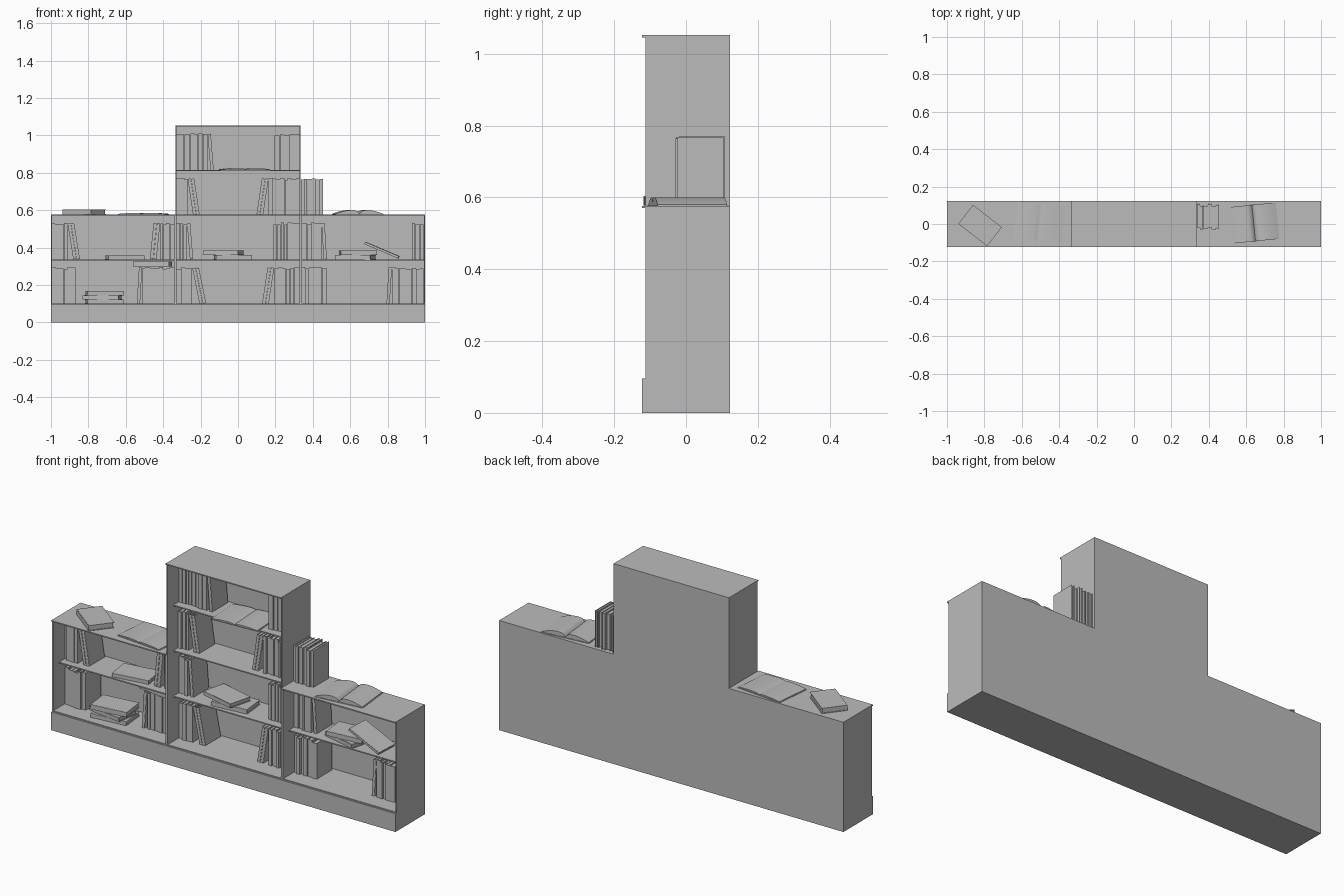
import bpy, bmesh, math, random
from mathutils import Matrix, Vector

random.seed(4)
if "Cube" in bpy.data.objects:
    bpy.data.objects.remove(bpy.data.objects["Cube"], do_unlink=True)

grey = bpy.data.materials.new("plain grey")
grey.use_nodes = True
COLOUR = (0.5, 0.5, 0.5, 1)
grey.diffuse_color = COLOUR
grey.node_tree.nodes["Principled BSDF"].inputs["Base Color"].default_value = COLOUR

FRONT, BACK, LIP = -0.113, 0.122, -0.122   # depth of the carcass and its overhang
T = 0.006                                  # board thickness


def finish(bm, name):
    bmesh.ops.recalc_face_normals(bm, faces=bm.faces)
    mesh = bpy.data.meshes.new(name)
    bm.to_mesh(mesh)
    bm.free()
    mesh.materials.append(grey)
    ob = bpy.data.objects.new(name, mesh)
    bpy.context.collection.objects.link(ob)
    return ob


def add_box(bm, lo, hi, m=Matrix()):
    lo, hi = Vector(lo), Vector(hi)
    size = Matrix.Diagonal((hi - lo).to_4d())
    size[3][3] = 1
    bmesh.ops.create_cube(bm, size=1, matrix=m @ Matrix.Translation((lo + hi) / 2) @ size)


def board(name, lo, hi):
    bm = bmesh.new()
    add_box(bm, lo, hi)
    return finish(bm, name)


def add_book(bm, m, t, d, h):
    """Two cover boards, a spine at the front and a recessed page block."""
    c = 0.0025
    add_box(bm, (0, 0.002, 0), (c, d, h), m)
    add_box(bm, (t - c, 0.002, 0), (t, d, h), m)
    add_box(bm, (c * 0.4, 0, 0), (t - c * 0.4, c, h), m)
    add_box(bm, (c, c, 0.003), (t - c, d - 0.005, h - 0.003), m)


def book_row(name, wall, s, extent, z, leaning, angle):
    """Books standing away from a wall in direction s; the last few lean back."""
    bm = bmesh.new()
    h, t_lean = 0.193, 0.018
    room = leaning * t_lean / math.cos(angle) + h * math.sin(angle) if leaning else 0
    d, upright = 0, max(extent - room, 0.02)
    count = max(1, round(upright / 0.021))
    weights = [random.uniform(0.7, 1.3) for _ in range(count)]
    for w in weights:
        t = upright * w / sum(weights)
        x = wall + s * d - (t if s < 0 else 0)
        y = random.uniform(-0.03, -0.018)
        add_book(bm, Matrix.Translation((x, y, z)), t - 0.001, 0.128,
                 h + random.uniform(-0.008, 0.004))
        d += t
    d += h * math.sin(angle) if leaning else 0
    for _ in range(leaning):
        m = Matrix.Translation((wall + s * d, -0.026, z)) @ Matrix.Rotation(-s * angle, 4, 'Y')
        if s < 0:
            m = m @ Matrix.Translation((-t_lean, 0, 0))
        add_book(bm, m, t_lean - 0.001, 0.128, h)
        d += t_lean / math.cos(angle)
    return finish(bm, name)


def lying_book(name, x, y, z, t, yaw=0, tilt=0, h=0.195, d=0.128):
    bm = bmesh.new()
    m = (Matrix.Translation((x, y, z)) @ Matrix.Rotation(yaw, 4, 'Z')
         @ Matrix.Rotation(tilt, 4, 'Y') @ Matrix.Translation((-h / 2, -d / 2, t))
         @ Matrix.Rotation(math.pi / 2, 4, 'Y'))
    add_book(bm, m, t, d, h)
    return finish(bm, name)


def open_book(name, x, y, z, rise, yaw):
    """Thin cover with two curved page stacks meeting in a gutter."""
    bm = bmesh.new()
    half, depth, n = 0.128, 0.195, 12
    top = []
    for i in range(-n, n + 1):
        u = abs(i / n)
        top.append((half * i / n, 0.004 + 2 * rise * math.sqrt(u) * (1 - u)))
    outline = [(-half, 0.002)] + top + [(half, 0.002)]
    face = bm.faces.new([bm.verts.new((px, -depth / 2, pz)) for px, pz in outline])
    pages = bmesh.ops.extrude_face_region(bm, geom=[face])
    verts = [v for v in pages["geom"] if isinstance(v, bmesh.types.BMVert)]
    bmesh.ops.translate(bm, vec=(0, depth, 0), verts=verts)
    add_box(bm, (-half - 0.004, -depth / 2 - 0.003, 0), (half + 0.004, depth / 2 + 0.003, 0.002))
    bm.transform(Matrix.Translation((x, y, z)) @ Matrix.Rotation(yaw, 4, 'Z'))
    ob = finish(bm, name)
    bpy.ops.object.select_all(action='DESELECT')
    ob.select_set(True)
    bpy.context.view_layer.objects.active = ob
    bpy.ops.object.shade_smooth_by_angle(angle=math.radians(40))


# Carcass: three units sharing one plinth
FLOOR, LOW, MID, HIGH, TALL = 0.1, 0.337, 0.576, 0.815, 1.052
units = {"left_low": (0.335, 1, MID, [LOW]),
         "right_low": (-1, -0.335, MID, [LOW]),
         "middle_tall": (-0.335, 0.335, TALL, [LOW, MID, HIGH])}
for unit, (x0, x1, top, shelves) in units.items():
    board(unit + "_side_a", (x0, FRONT, 0), (x0 + T, BACK, top - T))
    board(unit + "_side_b", (x1 - T, FRONT, 0), (x1, BACK, top - T))
    board(unit + "_back", (x0 + T, BACK - T, FLOOR), (x1 - T, BACK, top - T))
    board(unit + "_base", (x0 + T, FRONT, 0), (x1 - T, BACK, FLOOR))
    board(unit + "_top", (x0, LIP, top - T), (x1, BACK, top))
    for i, z in enumerate(shelves):
        board(f"{unit}_shelf_{i}", (x0 + T, -0.065, z - T), (x1 - T, BACK - T, z))
board("plinth_front", (-1, LIP, 0), (1, FRONT, 0.096))

# Standing books: wall, direction, extent, height, leaning count, lean angle
IN, OUT = 0.329, 0.341
END = 0.994
rows = [
    (-END, 1, 0.125, FLOOR, 0, 0), (-OUT, -1, 0.2, FLOOR, 1, 0.06),
    (-IN, 1, 0.16, FLOOR, 2, 0.2), (IN, -1, 0.2, FLOOR, 2, 0.15),
    (OUT, 1, 0.135, FLOOR, 0, 0), (END, -1, 0.2, FLOOR, 1, 0.06),
    (-END, 1, 0.15, LOW, 2, 0.16), (-OUT, -1, 0.13, LOW, 2, 0.1),
    (-IN, 1, 0.09, LOW, 1, 0.08), (IN, -1, 0.14, LOW, 0, 0),
    (OUT, 1, 0.135, LOW, 1, 0.06), (END, -1, 0.065, LOW, 0, 0),
    (-IN, 1, 0.125, MID, 2, 0.15), (IN, -1, 0.23, MID, 2, 0.15),
    (0.336, 1, 0.12, MID, 0, 0),
    (-IN, 1, 0.2, HIGH, 1, 0.08), (IN, -1, 0.135, HIGH, 0, 0),
]
for i, row in enumerate(rows):
    book_row(f"standing_books_{i}", *row)

# Lying books: x, y, z, thickness, yaw, tilt
lying = [
    (-0.823, -0.008, MID, 0.028, -0.66), (-0.605, 0.02, LOW, 0.02, 0.15),
    (-0.715, 0, FLOOR, 0.022, 0.1), (-0.725, 0, 0.122, 0.022, -0.15),
    (-0.715, 0, 0.144, 0.025, 0.12), (-0.455, 0.03, 0.298, 0.027, -0.15),
    (-0.028, 0.02, LOW, 0.024, 0.1), (-0.078, 0.02, 0.361, 0.022, -0.25),
    (0.628, 0.02, LOW, 0.022, -0.25), (0.64, 0.02, 0.359, 0.024, 0.1),
    (0.768, 0.01, 0.38, 0.013, -0.05, 0.4),
]
for i, spec in enumerate(lying):
    lying_book(f"lying_book_{i}", *spec)

# Open books
open_book("open_book_right_top", -0.505, 0.005, MID, 0.007, -0.1)
open_book("open_book_left_top", 0.64, 0.005, MID, 0.026, 0.1)
open_book("open_book_high_shelf", 0.035, 0.01, HIGH, 0.008, 0.05)
